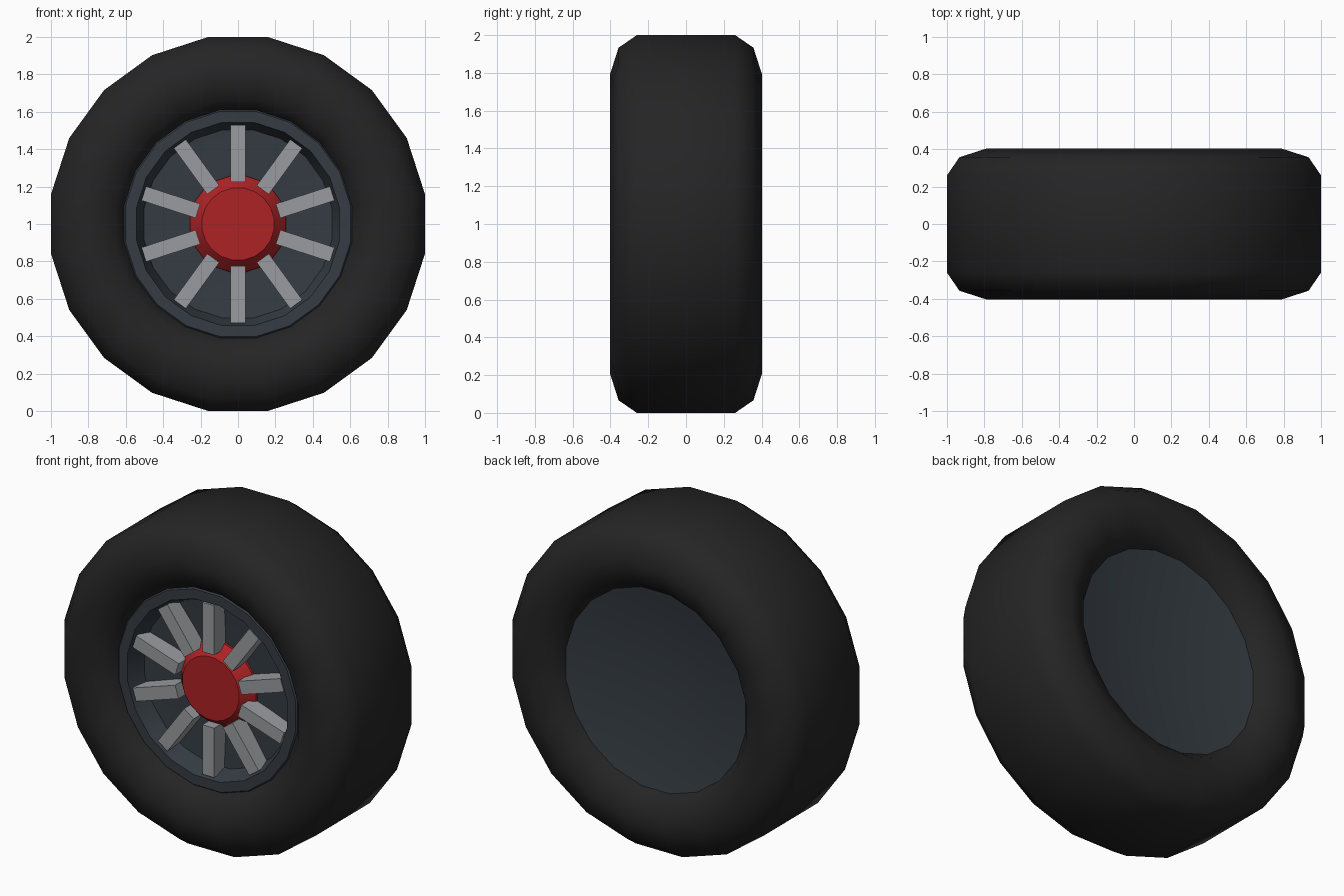
import bpy, math
from mathutils import Matrix

if "Cube" in bpy.data.objects:
    bpy.data.objects.remove(bpy.data.objects["Cube"])

SIDES = 20
CENTRE_Z = 1.0


def material(name, rgb):
    m = bpy.data.materials.new(name)
    m.diffuse_color = (*rgb, 1)
    m.use_nodes = True
    m.node_tree.nodes["Principled BSDF"].inputs["Base Color"].default_value = m.diffuse_color
    return m


RUBBER = material("black rubber", (0.018, 0.018, 0.018))
RIM = material("dark blue grey metal", (0.035, 0.045, 0.055))
SPOKE = material("light grey metal", (0.32, 0.33, 0.35))
RED = material("red paint", (0.42, 0.016, 0.018))


def lathe(name, profile, mat, closed=False, angle=35):
    """Spin (radius, y) points about the axle; radius 0 makes a single pole."""
    verts, rings, faces = [], [], []
    for r, y in profile:
        ring = []
        for i in range(1 if r == 0 else SIDES):
            a = 2 * math.pi * (i + 0.5) / SIDES
            ring.append(len(verts))
            verts.append((r * math.sin(a), y, CENTRE_Z + r * math.cos(a)))
        rings.append(ring * SIDES if r == 0 else ring)
    pairs = list(zip(rings, rings[1:]))
    if closed:
        pairs.append((rings[-1], rings[0]))
    for a, b in pairs:
        for i in range(SIDES):
            j = (i + 1) % SIDES
            faces.append(list(dict.fromkeys((a[i], a[j], b[j], b[i]))))
    return finish(name, verts, faces, mat, angle)


def finish(name, verts, faces, mat, angle):
    me = bpy.data.meshes.new(name)
    me.from_pydata(verts, [], faces)
    me.materials.append(mat)
    ob = bpy.data.objects.new(name, me)
    bpy.context.collection.objects.link(ob)
    bpy.ops.object.select_all(action='DESELECT')
    ob.select_set(True)
    bpy.context.view_layer.objects.active = ob
    bpy.ops.object.mode_set(mode='EDIT')
    bpy.ops.mesh.select_all(action='SELECT')
    bpy.ops.mesh.normals_make_consistent(inside=False)
    bpy.ops.object.mode_set(mode='OBJECT')
    bpy.ops.object.shade_smooth_by_angle(angle=math.radians(angle))
    return ob


# Tyre: rounded closed section, symmetric front to back
half = [(0.60, 0.27), (0.67, 0.355), (0.80, 0.403), (0.945, 0.357), (1.0125, 0.26)]
tyre = half + [(r, -y) for r, y in reversed(half)]
lathe("tyre", tyre, RUBBER, closed=True, angle=80)

# Rim: dished back, raised front lip, sloping wall and recessed floor
lathe("rim", [(0, 0.19), (0.622, 0.295), (0.622, -0.285), (0.61, -0.30),
              (0.55, -0.30), (0.51, -0.19), (0, -0.16)], RIM)

# Hub: tapered boss with a flat cap
lathe("hub", [(0, -0.14), (0.26, -0.14), (0.26, -0.19), (0.205, -0.255),
              (0.195, -0.265), (0, -0.265)], RED)

# Spokes: ten radial bars
box = [(x, y, z) for x in (-0.04, 0.04) for y in (-0.29, -0.18) for z in (0.225, 0.53)]
quads = [(0, 1, 3, 2), (4, 6, 7, 5), (0, 4, 5, 1), (2, 3, 7, 6), (0, 2, 6, 4), (1, 5, 7, 3)]
for n in range(10):
    turn = Matrix.Translation((0, 0, CENTRE_Z)) @ Matrix.Rotation(n * math.tau / 10, 4, 'Y')
    ob = finish(f"spoke_{n + 1}", box, quads, SPOKE, 30)
    ob.matrix_world = turn
